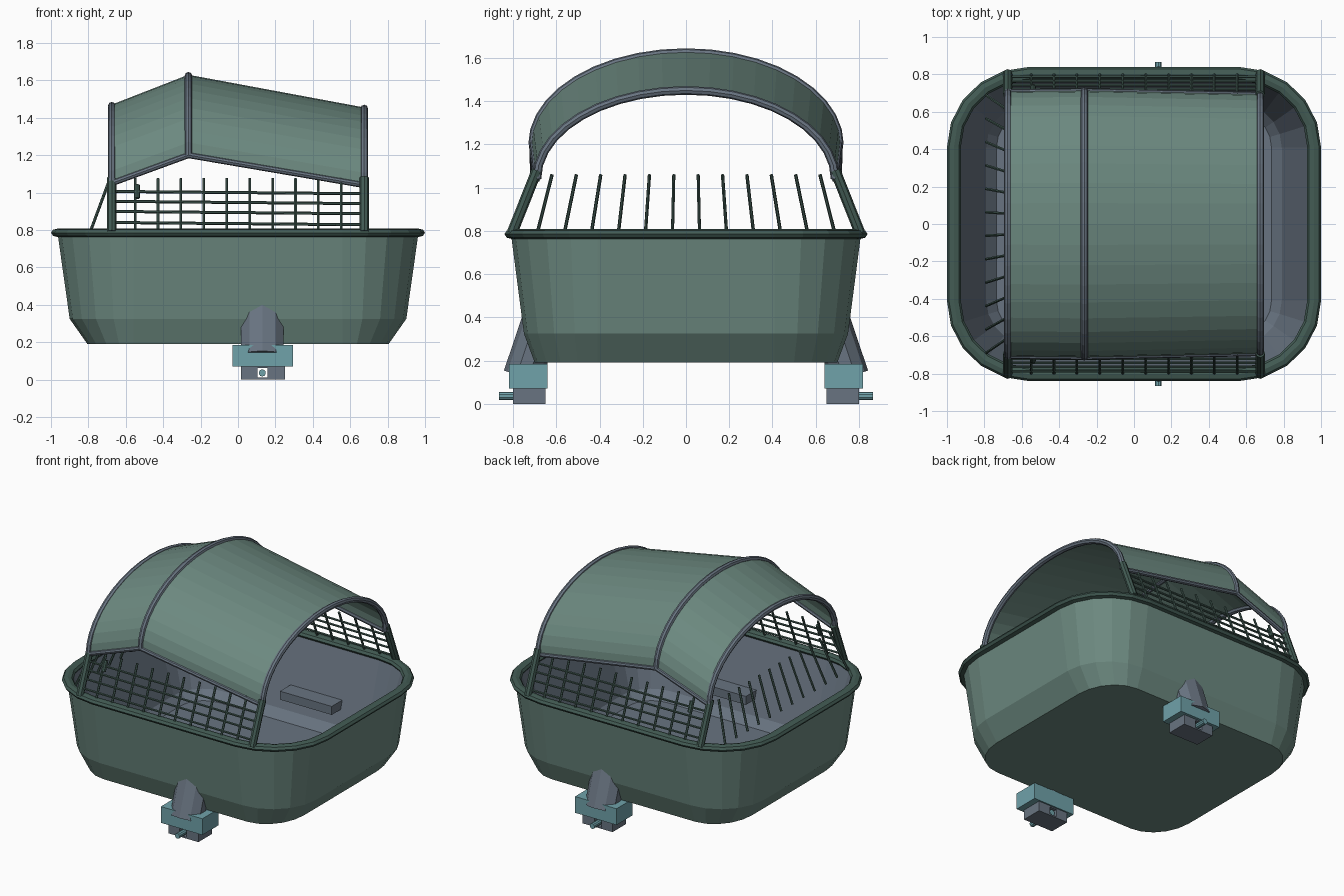
import bpy, bmesh
from math import sin, cos, pi
from mathutils import Vector, Matrix

if "Cube" in bpy.data.objects:
    bpy.data.objects.remove(bpy.data.objects["Cube"])


def material(name, rgb):
    m = bpy.data.materials.new(name)
    m.use_nodes = True
    m.diffuse_color = (*rgb, 1)
    m.node_tree.nodes["Principled BSDF"].inputs["Base Color"].default_value = (*rgb, 1)
    return m


green = material("sage green", (0.15, 0.25, 0.215))
dark = material("dark green", (0.055, 0.105, 0.088))
slate = material("slate grey", (0.14, 0.175, 0.22))
teal = material("light teal", (0.16, 0.36, 0.40))


def finish(name, bm, mat, mirror=False, recalc=True):
    if recalc:
        bmesh.ops.recalc_face_normals(bm, faces=bm.faces)
    mesh = bpy.data.meshes.new(name)
    bm.to_mesh(mesh)
    bm.free()
    mesh.materials.append(mat)
    ob = bpy.data.objects.new(name, mesh)
    bpy.context.collection.objects.link(ob)
    if mirror:
        mod = ob.modifiers.new("Mirror", "MIRROR")
        mod.use_axis = (False, True, False)
    return ob


def loft(bm, rings, ring_closed=True, loop=False, cap_first=False, cap_last=False):
    vs = [[bm.verts.new(p) for p in r] for r in rings]
    n = len(vs[0])
    pairs = list(zip(vs, vs[1:])) + ([(vs[-1], vs[0])] if loop else [])
    for a, b in pairs:
        for i in range(n if ring_closed else n - 1):
            j = (i + 1) % n
            bm.faces.new((a[i], a[j], b[j], b[i]))
    if cap_first:
        bm.faces.new(vs[0][::-1])
    if cap_last:
        bm.faces.new(vs[-1])


def rounded(hx, hy, z, steps=5):
    """Rounded rectangle whose corner centres stay fixed at every height."""
    cx, cy = 0.56, 0.41
    pts = []
    for k, (sx, sy) in enumerate([(1, 1), (-1, 1), (-1, -1), (1, -1)]):
        for i in range(steps + 1):
            t = k * pi / 2 + i * pi / 2 / steps
            pts.append((sx * cx + (hx - cx) * cos(t), sy * cy + (hy - cy) * sin(t), z))
    return pts


def rod(bm, p, q, r, sides=8):
    p, q = Vector(p), Vector(q)
    d = q - p
    m = Matrix.Translation((p + q) / 2) @ d.to_track_quat("Z", "Y").to_matrix().to_4x4()
    bmesh.ops.create_cone(bm, cap_ends=True, segments=sides, radius1=r, radius2=r,
                          depth=d.length, matrix=m)


def box(bm, lo, hi):
    lo, hi = Vector(lo), Vector(hi)
    m = Matrix.Translation((lo + hi) / 2) @ Matrix.Diagonal((*(hi - lo), 1))
    bmesh.ops.create_cube(bm, size=1, matrix=m)


# Tub: outer shell, inner liner and rounded rim
bm = bmesh.new()
loft(bm, [rounded(0.805, 0.70, 0.19), rounded(0.90, 0.75, 0.325),
          rounded(0.965, 0.81, 0.785)], cap_first=True)
finish("tub_shell", bm, green, recalc=False)

bm = bmesh.new()
loft(bm, [rounded(0.94, 0.785, 0.785), rounded(0.79, 0.64, 0.30),
          rounded(0.735, 0.59, 0.24)], cap_last=True)
finish("tub_liner", bm, slate, recalc=False)

bm = bmesh.new()
loft(bm, [rounded(0.963 + 0.037 * cos(t), 0.803 + 0.037 * sin(pi / 2 + t), 0.785 + 0.023 * sin(t))
          for t in [i * pi / 4 for i in range(8)]], loop=True)
finish("tub_rim", bm, dark)

# Canopy: sheet, three hoops and the lower edge rails
SEG = 20
hoops = [(-0.675, 0.705, 1.05, 0.415), (-0.265, 0.71, 1.20, 0.425), (0.675, 0.69, 1.04, 0.41)]


def arch(x, w, z, h, grow=0):
    return [Vector((x, (w + grow) * cos(i * pi / SEG), z + (h + grow) * sin(i * pi / SEG)))
            for i in range(SEG + 1)]


bm = bmesh.new()
loft(bm, [arch(*h) for h in hoops], ring_closed=False)
sheet = finish("canopy_sheet", bm, green)
mod = sheet.modifiers.new("Thickness", "SOLIDIFY")
mod.thickness = 0.01
mod.offset = 0

bm = bmesh.new()
for x, w, z, h in hoops:
    rings = [arch(x + 0.02 * cos(k * pi / 4), w, z, h, 0.02 * sin(k * pi / 4)) for k in range(8)]
    loft(bm, rings, ring_closed=False, loop=True)
finish("canopy_hoops", bm, slate)

bm = bmesh.new()
for a, b in zip(hoops, hoops[1:]):
    rod(bm, (a[0], -a[1], a[2]), (b[0], -b[1], b[2]), 0.016)
finish("canopy_edge_rails", bm, slate, mirror=True)

# Leaning corner posts
bm = bmesh.new()
for x in (-0.675, 0.675):
    rod(bm, (x, -0.805, 0.79), (x, -0.69, 1.08), 0.025)
finish("canopy_posts", bm, dark, mirror=True)


# Side grilles, leaning inward with height
def lean(z):
    return -0.80 + 0.40 * (z - 0.8)


bm = bmesh.new()
for i in range(10):
    x = -0.55 + i * 0.1225
    rod(bm, (x, lean(0.79), 0.79), (x, lean(1.075), 1.075), 0.008, 6)
for z in (0.834, 0.893, 0.947, 1.0):
    rod(bm, (-0.67, lean(z), z + 0.006), (0.67, lean(z), z - 0.006), 0.008, 6)
rod(bm, (-0.54, lean(0.97), 0.97), (-0.54, lean(1.04), 1.04), 0.015)
finish("side_grilles", bm, dark, mirror=True)

# Fanned bars at the closed end
bm = bmesh.new()
for i in range(12):
    y = -0.62 + i * 1.24 / 11
    rod(bm, (-0.79, y * 1.11, 0.79), (-0.69, y, 1.06), 0.008, 6)
finish("end_bars", bm, dark)

# Inner ledges on both long walls
bm = bmesh.new()
box(bm, (-0.07, -0.74, 0.40), (0.335, -0.57, 0.46))
finish("inner_ledges", bm, slate, mirror=True)

# Leg sockets: tilted pegs trimmed inside the wall
bm = bmesh.new()
axis = Vector((0, 0.32, 0.95)).normalized()
foot = Vector((0.13, -0.757, 0.125))
m = (Matrix.Translation(foot + axis * 0.16) @ Matrix.Rotation(-0.325, 4, "X")
     @ Matrix.Diagonal((1.25, 0.95, 1, 1)))
bmesh.ops.create_cone(bm, cap_ends=True, segments=10, radius1=0.095, radius2=0.095,
                      depth=0.32, matrix=m)
bmesh.ops.bisect_plane(bm, geom=bm.verts[:] + bm.edges[:] + bm.faces[:], plane_co=(0, -0.63, 0.19),
                       plane_no=(0, 0.23, 0.08), clear_outer=True)
finish("leg_pegs", bm, slate, mirror=True)

# Clamp blocks
bm = bmesh.new()
box(bm, (-0.03, -0.82, 0.07), (0.295, -0.64, 0.185))
finish("clamp_blocks", bm, teal, mirror=True)

# Foot blocks with a square through-hole
bm = bmesh.new()
box(bm, (0.015, -0.80, 0), (0.103, -0.65, 0.07))
box(bm, (0.158, -0.80, 0), (0.25, -0.65, 0.07))
box(bm, (0.103, -0.80, 0), (0.158, -0.65, 0.01))
box(bm, (0.103, -0.80, 0.062), (0.158, -0.65, 0.07))
finish("foot_blocks", bm, slate, mirror=True)

# Pins through the feet
bm = bmesh.new()
rod(bm, (0.13, -0.865, 0.036), (0.13, -0.66, 0.036), 0.019, 10)
finish("foot_pins", bm, teal, mirror=True)
